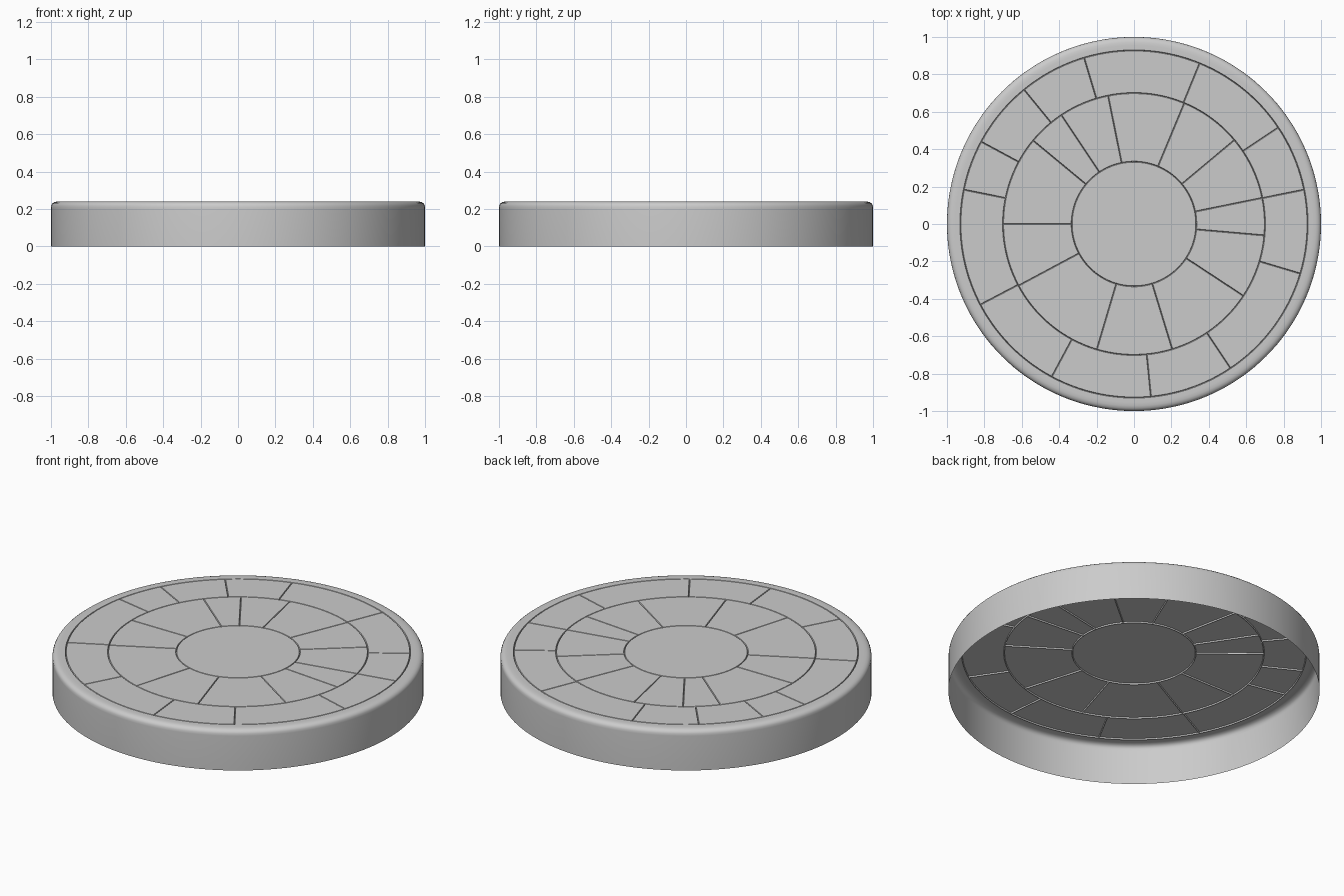
import bpy
import bmesh
from math import radians, cos, sin, ceil

cube = bpy.data.objects.get("Cube")
if cube:
    bpy.data.objects.remove(cube)

TOP, DEPTH, GAP = 0.24, 0.008, 0.003   # deck height, joint depth, half joint width
HUB, MIDDLE, EDGE = 0.333, 0.70, 0.928  # radii of the ring joints

stone = bpy.data.materials.new("stone grey")
stone.use_nodes = True
grey = (0.6, 0.6, 0.6, 1)
stone.diffuse_color = grey
stone.node_tree.nodes["Principled BSDF"].inputs["Base Color"].default_value = grey


def add_sheet(bm, rows):
    """Skin a grid of points; rows run outward, points run anticlockwise."""
    grid = [[bm.verts.new(p) for p in row] for row in rows]
    for a, b in zip(grid, grid[1:]):
        for j in range(len(a) - 1):
            bm.faces.new((a[j], b[j], b[j + 1], a[j + 1]))


def finish(bm, name):
    bmesh.ops.remove_doubles(bm, verts=bm.verts, dist=0.00001)
    mesh = bpy.data.meshes.new(name)
    bm.to_mesh(mesh)
    bm.free()
    mesh.materials.append(stone)
    obj = bpy.data.objects.new(name, mesh)
    bpy.context.collection.objects.link(obj)
    bpy.ops.object.select_all(action='DESELECT')
    obj.select_set(True)
    bpy.context.view_layer.objects.active = obj
    bpy.ops.object.shade_smooth_by_angle(angle=radians(35))


def lathe(name, profile, steps=144):
    bm = bmesh.new()
    turns = [radians(360 * k / steps) for k in range(steps + 1)]
    add_sheet(bm, [[(r * cos(t), r * sin(t), z) for t in turns] for r, z in profile])
    finish(bm, name)


def paving_ring(name, inner, outer, joints):
    """Ring of slabs whose edges slope down into shared V joints."""
    bm = bmesh.new()
    for start, end in zip(joints, joints[1:] + [joints[0] + 360]):
        a, b = radians(start), radians(end)
        steps = ceil((end - start) / 2.5)
        rows = []
        for r in (inner, inner + GAP, outer - GAP, outer):
            inset = GAP / r
            span = b - a - 2 * inset
            turns = [a] + [a + inset + span * k / steps for k in range(steps + 1)] + [b]
            rim = r in (inner, outer)
            rows.append([(r * cos(t), r * sin(t),
                          TOP - DEPTH if rim or t in (a, b) else TOP) for t in turns])
        add_sheet(bm, rows)
    finish(bm, name)


# Round slab in the middle
lathe("centre_slab", [(0, TOP), (HUB - GAP, TOP), (HUB, TOP - DEPTH)])

# Two rings of uneven slabs
paving_ring("inner_slabs", HUB, MIDDLE,
            [-106.5, -73, -33.3, -5, 11.5, 39.9, 67.4, 101.4, 123.7, 140.4, 180, 208.1])
paving_ring("outer_slabs", MIDDLE, EDGE,
            [-84.4, -56.2, -16.6, 11.4, 33.8, 67.8, 106.7, 129.3, 151.7, 168.6, 207.7, 241.7])

# Rounded border and side wall, open underneath
lathe("border_wall", [(EDGE, TOP - DEPTH), (EDGE + GAP, TOP), (0.955, TOP), (0.972, 0.239),
                      (0.985, 0.235), (0.994, 0.228), (0.999, 0.218), (1, 0.205), (1, 0)])
